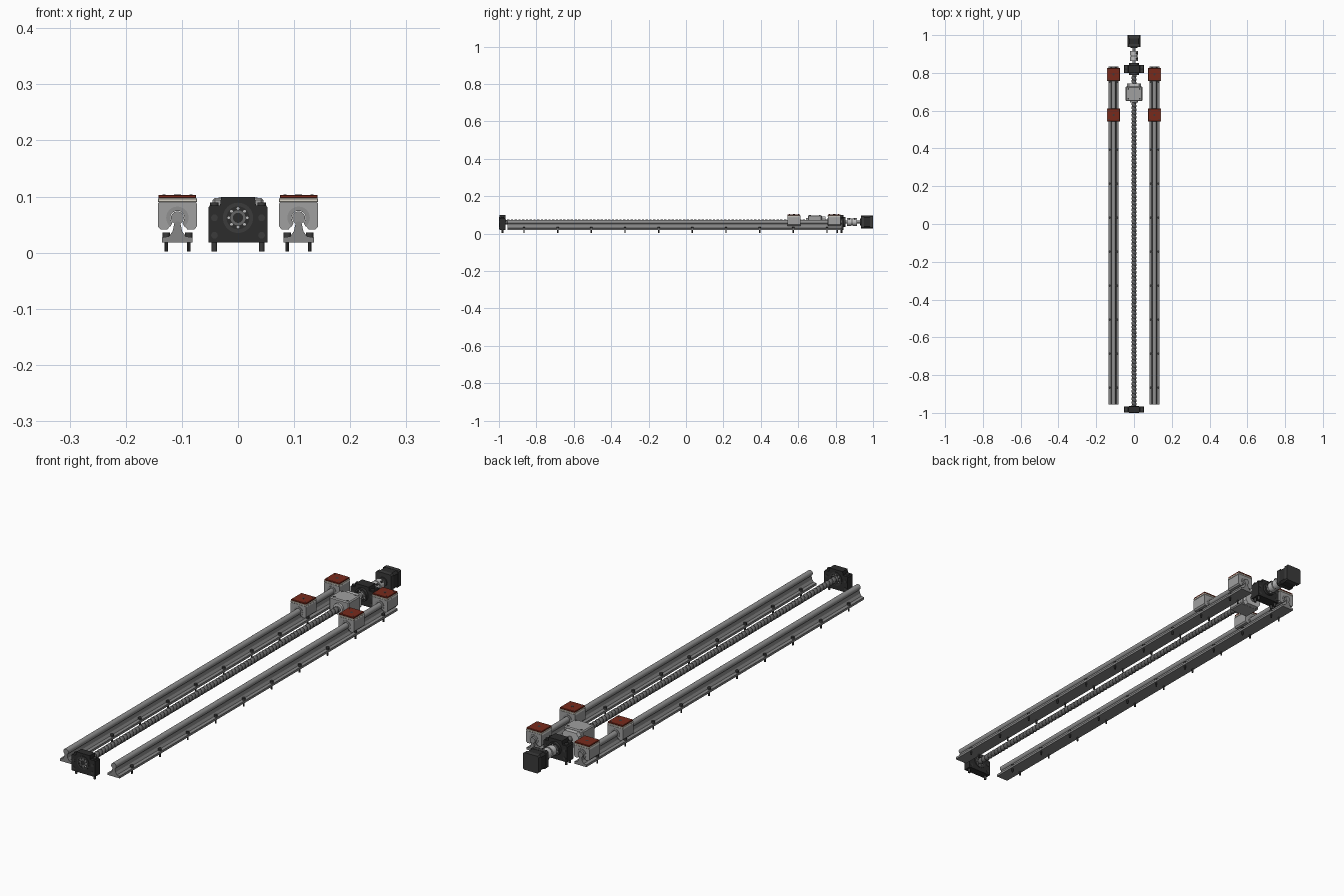
import bpy, bmesh, math
from math import sin, cos, pi, radians
from mathutils import Matrix, Vector

if "Cube" in bpy.data.objects:
    bpy.data.objects.remove(bpy.data.objects["Cube"])


def material(name, r, g, b):
    m = bpy.data.materials.new(name)
    m.use_nodes = True
    col = (r ** 2.2, g ** 2.2, b ** 2.2, 1)
    m.diffuse_color = col
    m.node_tree.nodes["Principled BSDF"].inputs["Base Color"].default_value = col
    return m


ALU = material("rail aluminium", .52, .52, .52)
BLOCK = material("block grey", .62, .62, .62)
STEEL = material("shaft steel", .56, .56, .56)
SCREW = material("screw steel", .40, .40, .40)
BLACK = material("black housing", .19, .19, .19)
BOLT = material("bolt black", .24, .24, .24)
PALE = material("pale spacer", .84, .82, .77)
RED = material("rust red plate", .47, .18, .13)
LIGHT = material("bright metal", .74, .74, .74)


def finish(name, bm, mat, bevel=0, smooth=False):
    bmesh.ops.recalc_face_normals(bm, faces=bm.faces)
    me = bpy.data.meshes.new(name)
    bm.to_mesh(me)
    bm.free()
    me.materials.append(mat)
    ob = bpy.data.objects.new(name, me)
    bpy.context.collection.objects.link(ob)
    if bevel:
        mod = ob.modifiers.new("edge bevel", "BEVEL")
        mod.width, mod.segments = bevel, 1
    if smooth:
        bpy.ops.object.select_all(action="DESELECT")
        ob.select_set(True)
        bpy.context.view_layer.objects.active = ob
        bpy.ops.object.shade_smooth_by_angle(angle=radians(35))
    return ob


def box(name, mat, center, size, bevel=0):
    bm = bmesh.new()
    bmesh.ops.create_cube(bm, size=1, matrix=Matrix.Translation(center) @ Matrix.Diagonal((*size, 1)))
    return finish(name, bm, mat, bevel)


def add_cyl(bm, center, r, length, axis="Y", segs=24):
    rot = Matrix.Rotation(pi / 2, 4, "X") if axis == "Y" else Matrix()
    bmesh.ops.create_cone(bm, cap_ends=True, segments=segs, radius1=r, radius2=r,
                          depth=length, matrix=Matrix.Translation(center) @ rot)


def cyl(name, mat, y0, y1, r, x=0, z=.062, segs=24):
    bm = bmesh.new()
    add_cyl(bm, (x, (y0 + y1) / 2, z), r, y1 - y0, segs=segs)
    return finish(name, bm, mat, smooth=True)


def prism(name, mat, half, x, y0, y1, smooth=False):
    """Extrude a mirrored half profile (x, z) along y."""
    pts = half + [(-px, pz) for px, pz in reversed(half) if px > 1e-5]
    bm = bmesh.new()
    f = bm.faces.new([bm.verts.new((x + px, y0, pz)) for px, pz in pts])
    ext = bmesh.ops.extrude_face_region(bm, geom=[f])["geom"]
    bmesh.ops.translate(bm, vec=(0, y1 - y0, 0), verts=[v for v in ext if isinstance(v, bmesh.types.BMVert)])
    return finish(name, bm, mat, smooth=smooth)


def arc(r, a0, a1, n=14):
    angles = [radians(a0 + (a1 - a0) * i / n) for i in range(n + 1)]
    return [(r * cos(a), AXIS + r * sin(a)) for a in angles]


def tube(name, mat, y0, y1, r_out, r_in, z):
    """Flat ended ring around the y axis."""
    bm = bmesh.new()
    loop = [bm.verts.new((r, y, z)) for r, y in ((r_out, y0), (r_out, y1), (r_in, y1), (r_in, y0))]
    f = bm.faces.new(loop)
    bmesh.ops.spin(bm, geom=[f] + list(f.edges) + loop, cent=(0, 0, z), axis=(0, 1, 0),
                   angle=2 * pi, steps=32, use_merge=True)
    return finish(name, bm, mat, smooth=True)


AXIS = .062
RAIL_X = .108

# Supported round rails
support = [(0, .018), (.027, .018), (.027, .027), (.015, .029), (.0085, .038), (.005, .054), (0, .056)]
block = ([(0, .09), (.033, .09), (.035, .087), (.035, .047), (.030, .041), (.018, .041), (.009, .053)]
         + arc(.0125, -45, 90))
seal = arc(.02, -52, 90) + arc(.0125, 90, -45)
seal = seal[14::-1] + seal[:14:-1]

for side, x in (("left", RAIL_X), ("right", -RAIL_X)):
    prism(side + "_rail_support", ALU, support, x, -.955, .835)
    cyl(side + "_rail_shaft", STEEL, -.955, .835, .0115, x, AXIS)

    # Mounting bolts along both flanges
    bm = bmesh.new()
    for i in range(10):
        for dx in (-.02, .02):
            y = -.866 + i * .18
            add_cyl(bm, (x + dx, y, .0315), .0065, .009, "Z", 12)
            add_cyl(bm, (x + dx, y, .016), .0035, .028, "Z", 10)
    finish(side + "_rail_bolts", bm, BOLT, smooth=True)

    # Open bearing blocks with spacer and top plate
    for where, y in (("front", .577), ("rear", .792)):
        name = side + "_" + where
        prism(name + "_bearing_block", BLOCK, block, x, y - .034, y + .034)
        prism(name + "_bearing_sleeve", STEEL, seal, x, y - .0355, y + .0355, True)
        box(name + "_spacer", PALE, (x, y, .0935), (.07, .069, .007), .001)
        box(name + "_top_plate", RED, (x, y, .1), (.067, .067, .006), .001)
        bm = bmesh.new()
        add_cyl(bm, (x, y, .1028), .006, .001, "Z", 16)
        for dx in (-.024, .024):
            for dy in (-.024, .024):
                add_cyl(bm, (x + dx, y + dy, .1028), .003, .001, "Z", 10)
        finish(name + "_plate_holes", bm, BOLT)

# Ball screw: rings whose radius follows a helical groove
PITCH, STEP, SEGS = .02, 8, 16
bm = bmesh.new()
rings = []
y_start, y_end = -.965, .79
count = int((y_end - y_start) / PITCH * STEP)
for i in range(count + 1):
    y = y_start + i * PITCH / STEP
    ring = []
    for k in range(SEGS):
        a = 2 * pi * k / SEGS
        groove = max(0, cos(2 * pi * (y - y_start) / PITCH - a)) ** 2
        r = .0125 - .0035 * groove
        ring.append(bm.verts.new((r * cos(a), y, AXIS + r * sin(a))))
    rings.append(ring)
for a, b in zip(rings, rings[1:]):
    for k in range(SEGS):
        j = (k + 1) % SEGS
        bm.faces.new((a[k], a[j], b[j], b[k]))
bm.faces.new(rings[0])
bm.faces.new(rings[-1])
finish("ball_screw", bm, SCREW, smooth=True)
cyl("screw_front_journal", STEEL, -.997, -.96, .009)
cyl("screw_rear_journal", STEEL, .78, .89, .009)

# Screw end supports
housing = [(0, .018), (.053, .018), (.053, .080), (.050, .084), (.032, .084), (.030, .099), (0, .099)]


def end_support(name, y0, y1, bolt_ys, outer):
    prism(name + "_housing", BLACK, housing, 0, y0, y1)
    bm = bmesh.new()
    for bx in (-.042, .042):
        for by in bolt_ys:
            add_cyl(bm, (bx, by, .014), .005, .024, "Z", 12)
            add_cyl(bm, (bx, by, .086), .0075, .006, "Z", 12)
        for bz in (.031, .062):
            add_cyl(bm, (bx, (y0 + y1) / 2, bz), .006, y1 - y0 + .002, segs=16)
    finish(name + "_bolts", bm, BOLT, smooth=True)
    for end, y in (("front", y0), ("rear", y1)):
        s = -1 if end == "front" else 1
        tube(name + "_" + end + "_collar", BOLT, min(y, y + s * outer), max(y, y + s * outer), .027, .0205, AXIS)
        tube(name + "_" + end + "_bearing_race", SCREW, y - .001, y + .001, .0135, .009, AXIS)
        bm = bmesh.new()
        for i in range(8):
            a = 2 * pi * i / 8
            add_cyl(bm, (.0165 * cos(a), y, AXIS + .0165 * sin(a)), .0025, .003, segs=10)
        finish(name + "_" + end + "_bearing_balls", bm, LIGHT)


end_support("front_support", -.998, -.966, (-.982,), .002)
end_support("rear_support", .80, .842, (.809, .831), .010)

# Ball nut and its bracket
box("nut_bracket", BLOCK, (0, .689, .066), (.09, .076, .063), .004)
bm = bmesh.new()
for bx in (-.03, .03):
    for by in (.663, .715):
        add_cyl(bm, (bx, by, .0975), .0045, .001, "Z", 12)
finish("nut_bracket_holes", bm, BOLT)
flange = [(0, .032), (.026, .032), (.036, .045), (.036, .079), (.026, .092), (0, .092)]
prism("ball_nut_flange", LIGHT, flange, 0, .727, .745)
cyl("ball_nut_body", LIGHT, .642, .727, .022)

# Shaft coupling
cyl("coupling_front_half", LIGHT, .862, .886, .021)
cyl("coupling_core", SCREW, .886, .891, .017)
cyl("coupling_rear_half", LIGHT, .891, .915, .021)
for y in (.874, .903):
    cyl("coupling_clamp_screw", BOLT, y - .004, y + .004, .0045, .014, .077, 12)

# Drive motor


def motor_part(name, mat, w, chamfer, y0, y1):
    c = w - chamfer
    prism(name, mat, [(0, AXIS - w), (c, AXIS - w), (w, AXIS - c), (w, AXIS + c), (c, AXIS + w), (0, AXIS + w)],
          0, y0, y1)


motor_part("motor_front_cap", BOLT, .035, .005, .936, .953)
motor_part("motor_body", BLACK, .034, .009, .953, .983)
motor_part("motor_rear_cap", BOLT, .035, .005, .983, 1.0)
cyl("motor_boss", BOLT, .931, .936, .018)
cyl("motor_shaft", STEEL, .905, .936, .007)
